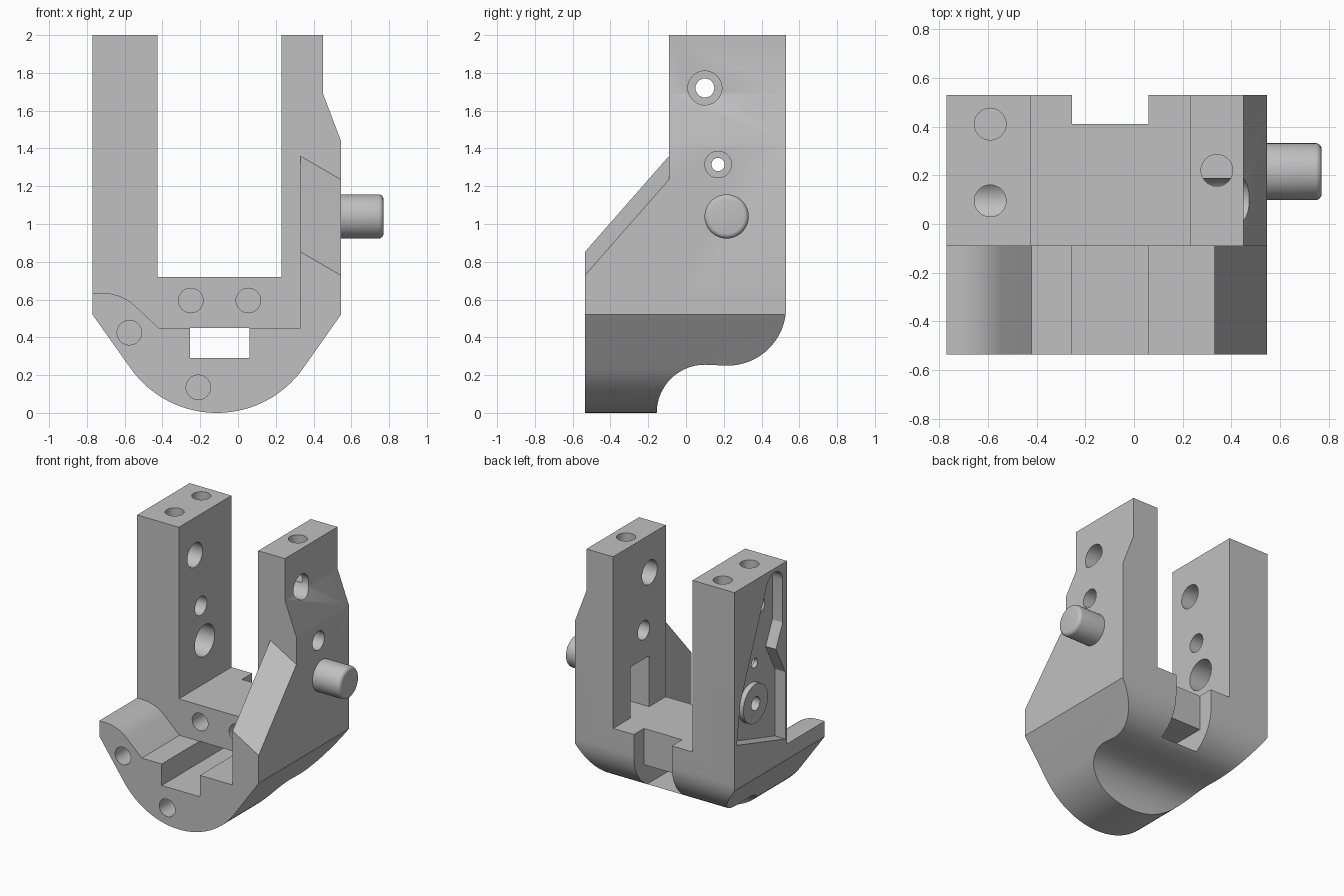
import bpy, bmesh
from math import sin, cos, pi, radians
from mathutils import Vector

if "Cube" in bpy.data.objects:
    bpy.data.objects.remove(bpy.data.objects["Cube"])

grey = bpy.data.materials.new("machined_grey")
grey.use_nodes = True
color = (0.527, 0.527, 0.527, 1)
grey.diffuse_color = color
grey.node_tree.nodes["Principled BSDF"].inputs["Base Color"].default_value = color


def finish(bm, name):
    bmesh.ops.recalc_face_normals(bm, faces=bm.faces)
    mesh = bpy.data.meshes.new(name)
    bm.to_mesh(mesh)
    bm.free()
    mesh.materials.append(grey)
    obj = bpy.data.objects.new(name, mesh)
    bpy.context.collection.objects.link(obj)
    return obj


def place(axis, u, v, w):
    """Profile coordinates u, v plus depth w along the named axis."""
    return {"x": (w, u, v), "y": (u, w, v), "z": (u, v, w)}[axis]


def prism(name, axis, profile, start, end):
    bm = bmesh.new()
    face = bm.faces.new([bm.verts.new(place(axis, u, v, start)) for u, v in profile])
    side = bmesh.ops.extrude_face_region(bm, geom=[face])
    verts = [g for g in side["geom"] if isinstance(g, bmesh.types.BMVert)]
    bmesh.ops.translate(bm, verts=verts, vec=place(axis, 0, 0, end - start))
    return finish(bm, name)


def arc(u, v, r, a0, a1, n=16):
    angles = [radians(a0 + (a1 - a0) * i / n) for i in range(n + 1)]
    return [(u + r * cos(a), v + r * sin(a)) for a in angles]


def rod(name, axis, u, v, r, start, end, n=40):
    return prism(name, axis, arc(u, v, r, 0, 360 - 360 / n, n - 1), start, end)


def box(name, x0, x1, y0, y1, z0, z1):
    return prism(name, "z", [(x0, y0), (x1, y0), (x1, y1), (x0, y1)], z0, z1)


def combine(target, tool, operation="DIFFERENCE"):
    mod = target.modifiers.new(tool.name, "BOOLEAN")
    mod.object, mod.operation, mod.solver = tool, operation, "EXACT"
    bpy.context.view_layer.objects.active = target
    bpy.ops.object.modifier_apply(modifier=mod.name)
    bpy.data.objects.remove(tool)


# Rounded lower outline shared by the fork and the front apron
keel = [(-0.77, 0.52)] + arc(-0.112, 0.56, 0.56, 215, 325, 40) + [(0.545, 0.52)]

# Fork: two uprights joined by the floor
fork = prism("fork_body", "y", keel + [
    (0.545, 1.44), (0.45, 1.69), (0.45, 2), (0.23, 2), (0.23, 0.72),
    (-0.425, 0.72), (-0.425, 2), (-0.77, 2)], -0.09, 0.53)

# Front apron: left hump, low shelf and right gusset
hump = arc(-0.72, 0.375, 0.26, 48, 90, 12)
apron = prism("front_apron", "y", keel + [
    (0.545, 1.42), (0.33, 1.42), (0.33, 0.45), (-0.42, 0.45)] + hump + [(-0.77, 0.635)],
    -0.535, -0.05)

# Slope the gusset
bm = bmesh.new()
bm.from_mesh(apron.data)
cut = bmesh.ops.bisect_plane(bm, geom=bm.verts[:] + bm.edges[:] + bm.faces[:],
                             plane_co=(0.33, -0.09, 1.36),
                             plane_no=Vector((0.58, -1.14, 1)), clear_outer=True)
rim = [g for g in cut["geom_cut"] if isinstance(g, bmesh.types.BMEdge)]
bmesh.ops.holes_fill(bm, edges=rim)
bmesh.ops.recalc_face_normals(bm, faces=bm.faces)
bm.to_mesh(apron.data)
bm.free()
combine(fork, apron, "UNION")

# Underside relief: hollow sweep, flat, then rounded heel
relief = arc(0.1, 0, 0.255, 180, 90) + arc(0.22, 0.56, 0.31, 270, 360)
combine(fork, prism("underside_relief", "x",
                    [(-0.155, -0.1)] + relief + [(0.7, 0.56), (0.7, -0.1)], -1, 1))

# Centre channel, rear notch and the recess behind the peg
combine(fork, box("centre_channel", -0.255, 0.06, -0.7, 0.7, 0.29, 0.45))
combine(fork, box("front_channel", -0.255, 0.06, -0.7, -0.09, 0.4, 0.5))
combine(fork, box("rear_notch", -0.255, 0.06, 0.41, 0.7, -0.1, 0.9))
combine(fork, box("peg_recess", 0.1, 0.4, 0.105, 0.325, 0.72, 1.1))

# Tapered pocket on the outer face of the left-hand upright
pocket = [(0.5, 0.85), (0.46, 1.15), (0.15, 1.9)] + arc(0.055, 1.875, 0.095, 30, 180, 10) + [
    (-0.04, 1.56), (0.04, 1.39), (-0.07, 1.18), (-0.07, 0.68)]
combine(fork, prism("side_pocket", "x", pocket, -0.9, -0.685))
combine(fork, rod("pocket_boss", "x", 0.215, 1.04, 0.145, -0.725, -0.67), "UNION")

# Stepped cross holes: y, z, wide radius, narrow radius, far end of wide bore
for y, z, wide, narrow, far in [(0.1, 1.72, 0.09, 0.05, 0.8),
                                (0.17, 1.315, 0.07, 0.035, 0.8),
                                (0.215, 1.04, 0.117, 0.05, 0)]:
    combine(fork, rod("wide_bore", "x", y, z, wide, -0.655, far))
    combine(fork, rod("narrow_bore", "x", y, z, narrow, -0.9, -0.6))

# Blind holes in the upright tops
for x, y in [(-0.59, 0.41), (-0.59, 0.095), (0.34, 0.22)]:
    combine(fork, rod("top_hole", "z", x, y, 0.065, 1.7, 2.1))

# Blind holes in the front faces
for x, z, face in [(-0.25, 0.595, -0.09), (0.055, 0.595, -0.09),
                   (-0.575, 0.425, -0.535), (-0.21, 0.135, -0.535)]:
    combine(fork, rod("front_hole", "y", x, z, 0.065, face - 0.1, face + 0.25))

# Side peg with a softened end
peg = rod("side_peg", "x", 0.215, 1.04, 0.117, 0.5, 0.77)
bm = bmesh.new()
bm.from_mesh(peg.data)
end = [e for e in bm.edges if all(v.co.x > 0.76 for v in e.verts)]
bmesh.ops.bevel(bm, geom=end, offset=0.025, segments=4, affect="EDGES", profile=0.5)
bm.to_mesh(peg.data)
bm.free()

for obj in (fork, peg):
    bpy.ops.object.select_all(action="DESELECT")
    obj.select_set(True)
    bpy.context.view_layer.objects.active = obj
    bpy.ops.object.shade_smooth_by_angle(angle=radians(25))
